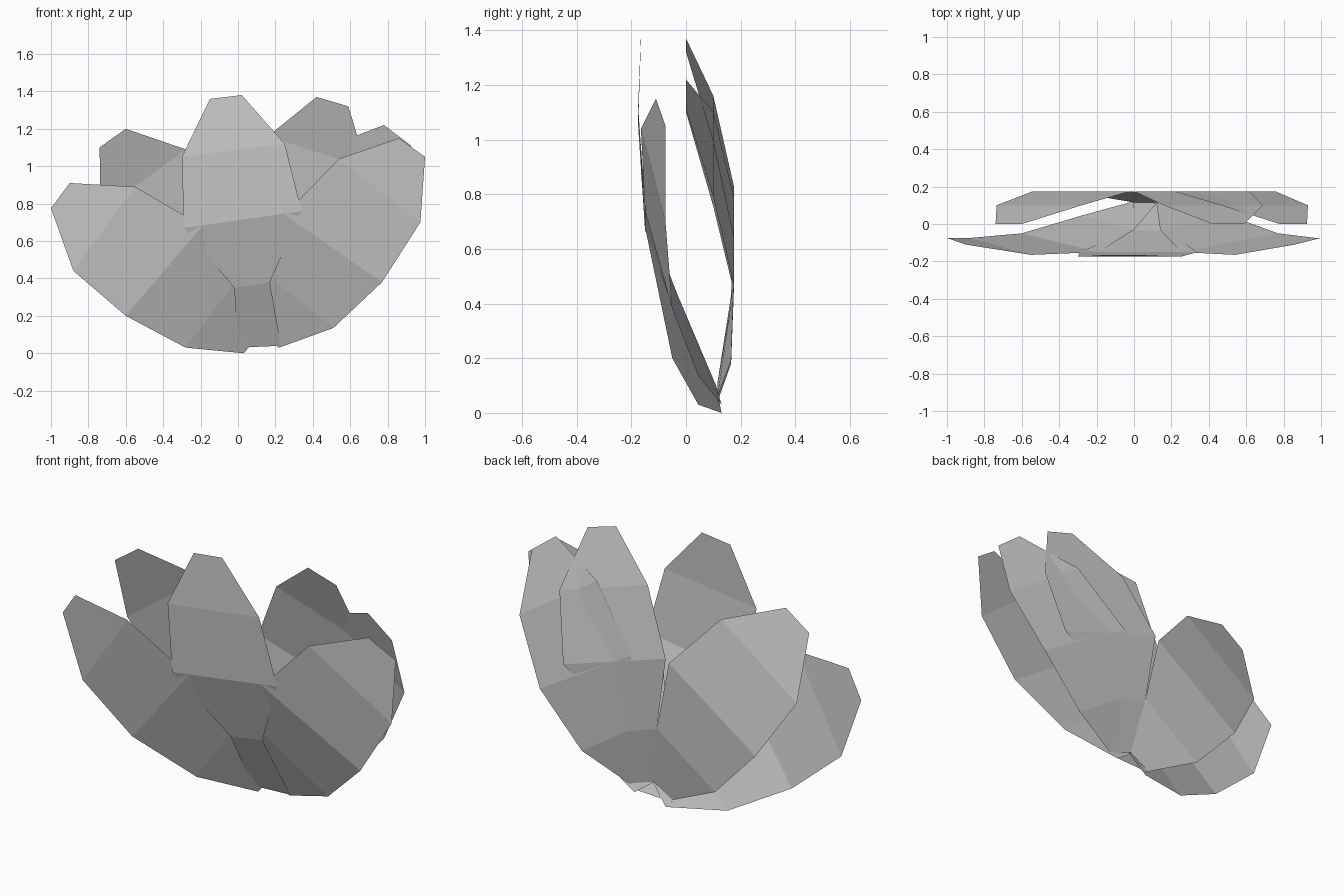
import bpy
import bmesh

# Remove the default cube only
default_cube = bpy.data.objects.get("Cube")
if default_cube:
    bpy.data.objects.remove(default_cube, do_unlink=True)

# One plain grey for every leaf
grey = bpy.data.materials.new("leaf_grey")
grey.use_nodes = True
colour = (0.6, 0.6, 0.6, 1)
grey.diffuse_color = colour
grey.node_tree.nodes["Principled BSDF"].inputs["Base Color"].default_value = colour


def build_leaf(name, outer_edge, inner_edge, outer_depth, inner_depth):
    """Make a folded leaf sheet spanning two edges, listed from base to tip.

    Each edge is a run of (x, z) points; the depths give y along each edge.
    """
    mesh = bpy.data.meshes.new(name)
    bm = bmesh.new()
    outer = [bm.verts.new((x, y, z)) for (x, z), y in zip(outer_edge, outer_depth)]
    inner = [bm.verts.new((x, y, z)) for (x, z), y in zip(inner_edge, inner_depth)]
    for row in range(len(outer) - 1):
        bm.faces.new((outer[row], inner[row], inner[row + 1], outer[row + 1]))
    bmesh.ops.recalc_face_normals(bm, faces=bm.faces)
    bm.to_mesh(mesh)
    bm.free()
    mesh.materials.append(grey)
    leaf = bpy.data.objects.new(name, mesh)
    bpy.context.scene.collection.objects.link(leaf)
    return leaf


# Curl of each layer: how far forward or back every fold sits
front_outer_depth = (0.13, 0.045, -0.05, -0.075, -0.075)
front_inner_depth = (0.11, -0.03, -0.15, -0.165, -0.11)
front_centre_depth = (0.12, -0.035, -0.15, -0.175, -0.165)
back_depth = (0.115, 0.165, 0.175, 0.1, 0)

# Front layer of three leaves
build_leaf(
    "front_right_leaf",
    outer_edge=[(0.03, 0), (-0.28, 0.03), (-0.6, 0.2), (-0.88, 0.44), (-1, 0.775)],
    inner_edge=[(0.12, 0.1), (0, 0.4), (-0.19, 0.68), (-0.55, 0.89), (-0.9, 0.91)],
    outer_depth=front_outer_depth,
    inner_depth=front_inner_depth,
)
build_leaf(
    "front_centre_leaf",
    outer_edge=[(0, 0.03), (-0.02, 0.35), (-0.29, 0.67), (-0.3, 1.05), (-0.15, 1.36)],
    inner_edge=[(0.23, 0.04), (0.17, 0.38), (0.34, 0.76), (0.25, 1.12), (0.02, 1.38)],
    outer_depth=front_centre_depth,
    inner_depth=front_centre_depth,
)
build_leaf(
    "front_left_leaf",
    outer_edge=[(0.22, 0.03), (0.51, 0.135), (0.77, 0.38), (0.975, 0.7), (1, 1.05)],
    inner_edge=[(0.12, 0.1), (0.14, 0.43), (0.25, 0.74), (0.54, 1.04), (0.86, 1.15)],
    outer_depth=front_outer_depth,
    inner_depth=front_inner_depth,
)

# Back layer of three leaves
build_leaf(
    "back_right_leaf",
    outer_edge=[(0, 0.04), (-0.29, 0.18), (-0.54, 0.445), (-0.735, 0.755), (-0.74, 1.1)],
    inner_edge=[(0.12, 0.11), (0.06, 0.43), (-0.02, 0.81), (-0.28, 1.09), (-0.6, 1.2)],
    outer_depth=back_depth,
    inner_depth=back_depth,
)
build_leaf(
    "back_centre_leaf",
    outer_edge=[(0.2, 0.08), (0.23, 0.37), (0.615, 0.635), (0.69, 0.99), (0.59, 1.32)],
    inner_edge=[(0.12, 0.11), (0.06, 0.43), (0, 0.83), (0.16, 1.16), (0.42, 1.37)],
    outer_depth=back_depth,
    inner_depth=back_depth,
)
build_leaf(
    "back_left_leaf",
    outer_edge=[(0.26, 0.06), (0.51, 0.19), (0.755, 0.465), (0.93, 0.79), (0.925, 1.11)],
    inner_edge=[(0.12, 0.11), (0.19, 0.4), (0.21, 0.79), (0.465, 1.1), (0.78, 1.22)],
    outer_depth=back_depth,
    inner_depth=back_depth,
)
